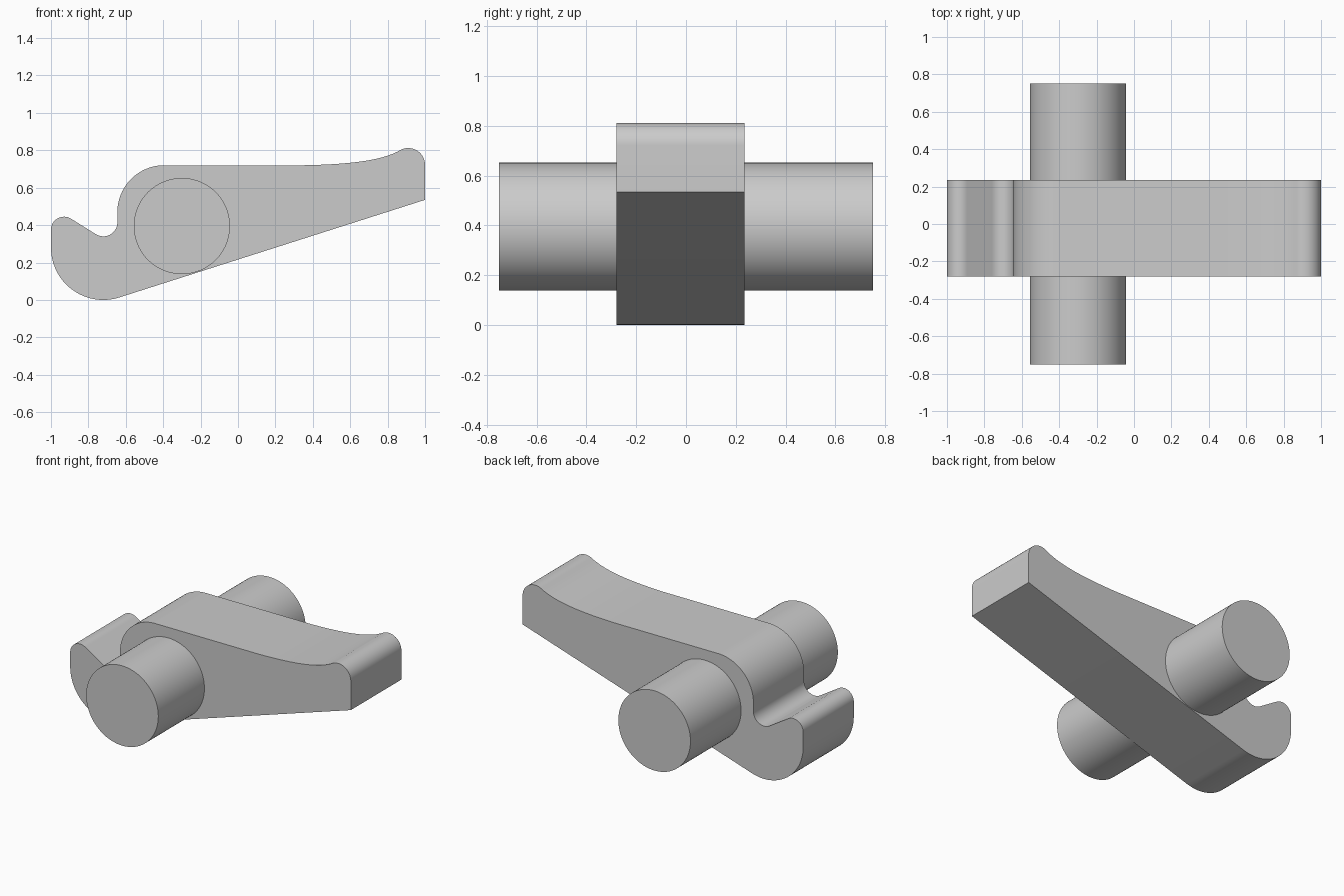
import bpy
import bmesh
from math import cos, sin, radians, pi
from mathutils import Vector, Matrix
from mathutils.geometry import interpolate_bezier

cube = bpy.data.objects.get("Cube")
if cube:
    bpy.data.objects.remove(cube, do_unlink=True)

grey = bpy.data.materials.new("plain_grey")
grey.use_nodes = True
colour = (0.6, 0.6, 0.6, 1)
grey.diffuse_color = colour
grey.node_tree.nodes["Principled BSDF"].inputs["Base Color"].default_value = colour


def arc(cx, cz, r, start, end, steps=16):
    """Points along an arc in the side profile, angles in degrees."""
    angles = [radians(start + (end - start) * i / steps) for i in range(steps + 1)]
    return [(cx + r * cos(a), cz + r * sin(a)) for a in angles]


def bezier(*points):
    a, b, c, d = [Vector(p) for p in points]
    return [tuple(p)[:2] for p in interpolate_bezier(a, b, c, d, 20)]


def finish(name, bm):
    bmesh.ops.recalc_face_normals(bm, faces=bm.faces)
    mesh = bpy.data.meshes.new(name)
    bm.to_mesh(mesh)
    bm.free()
    mesh.materials.append(grey)
    obj = bpy.data.objects.new(name, mesh)
    bpy.context.collection.objects.link(obj)
    bpy.ops.object.select_all(action="DESELECT")
    obj.select_set(True)
    bpy.context.view_layer.objects.active = obj
    bpy.ops.object.shade_smooth_by_angle(angle=radians(30))
    return obj


# Lever arm: side profile drawn clockwise from the heel, then extruded in depth
profile = arc(-0.72, 0.28, 0.28, -72.4, -180, 24)       # rounded heel
profile += arc(-0.93, 0.375, 0.07, 180, 58)             # hook tip
profile += arc(-0.72, 0.415, 0.075, 238, 360)           # hook valley
profile += arc(-0.395, 0.47, 0.25, 180, 90, 24)         # shoulder
profile += bezier((0.35, 0.72), (0.6, 0.725), (0.77, 0.745), (0.868, 0.801))
profile += arc(0.91, 0.722, 0.09, 112, 0)               # raised end
profile.append((1, 0.535))                              # lower corner

FRONT, BACK = -0.28, 0.235
bm = bmesh.new()
side = bm.faces.new([bm.verts.new((x, FRONT, z)) for x, z in profile])
extruded = bmesh.ops.extrude_face_region(bm, geom=[side])["geom"]
moved = [v for v in extruded if isinstance(v, bmesh.types.BMVert)]
bmesh.ops.translate(bm, verts=moved, vec=(0, BACK - FRONT, 0))
finish("lever_arm", bm)

# Pivot pin through the arm
bm = bmesh.new()
bmesh.ops.create_cone(
    bm, cap_ends=True, segments=96, radius1=0.257, radius2=0.257, depth=1.5,
    matrix=Matrix.Translation((-0.3, 0, 0.395)) @ Matrix.Rotation(pi / 2, 4, "X"))
finish("pivot_pin", bm)
